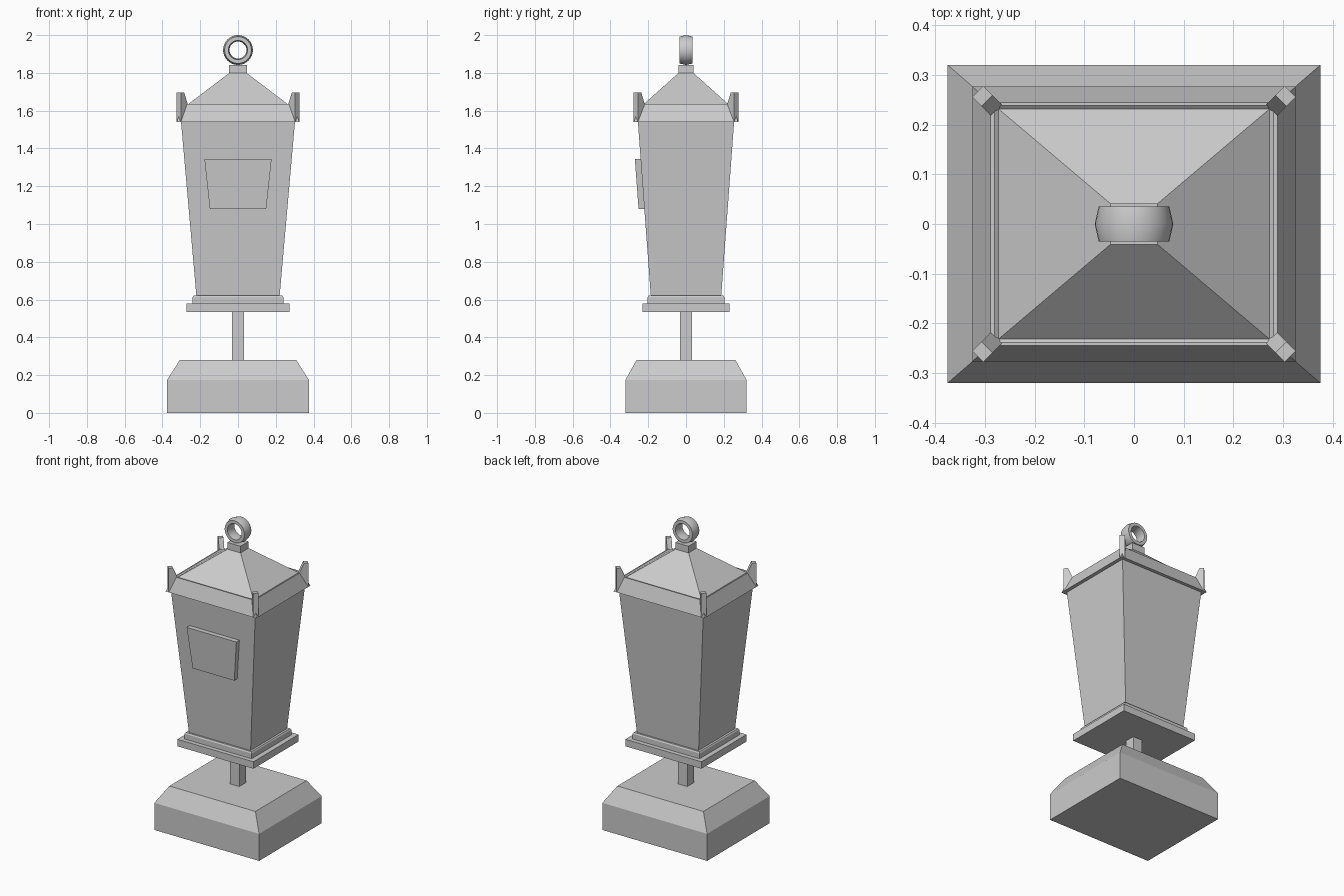
import bpy, bmesh, math
from mathutils import Vector

if "Cube" in bpy.data.objects:
    bpy.data.objects.remove(bpy.data.objects["Cube"])


def make(name, verts, faces):
    mesh = bpy.data.meshes.new(name)
    bm = bmesh.new()
    vs = [bm.verts.new(v) for v in verts]
    for f in faces:
        bm.faces.new([vs[i] for i in f])
    bmesh.ops.recalc_face_normals(bm, faces=bm.faces[:])
    bm.to_mesh(mesh)
    bm.free()
    ob = bpy.data.objects.new(name, mesh)
    bpy.context.collection.objects.link(ob)
    return ob


def stack(name, levels):
    """Closed solid of rectangular sections: (half x, half y, z)."""
    verts, faces = [], []
    for x, y, z in levels:
        verts += [(-x, -y, z), (x, -y, z), (x, y, z), (-x, y, z)]
    for k in range(len(levels) - 1):
        a = 4 * k
        for i in range(4):
            j = (i + 1) % 4
            faces.append((a + i, a + j, a + 4 + j, a + 4 + i))
    n = len(verts)
    faces += [(3, 2, 1, 0), (n - 4, n - 3, n - 2, n - 1)]
    return make(name, verts, faces)


# Base, post and plates
stack("base", [(.375, .32, 0), (.375, .32, .175), (.308, .262, .28)])
stack("post", [(.033, .033, .27), (.033, .033, .545)])
stack("lower_plate", [(.272, .231, .535), (.272, .231, .58)])
stack("upper_plate", [(.24, .203, .58), (.24, .203, .614), (.235, .198, .622)])

# Tapered lamp body
stack("body", [(.22, .186, .615), (.302, .255, 1.545)])

# Roof with sloped eave, thin rim and hipped top
stack("roof", [(.325, .276, 1.54), (.288, .244, 1.634), (.28, .238, 1.634),
               (.272, .231, 1.628), (.045, .039, 1.80)])
stack("finial_block", [(.047, .041, 1.795), (.047, .041, 1.842)])

# Door panel lying on the sloped front face
panel = []
for z, hx, y in ((1.08, .149, -.251), (1.345, .178, -.271)):
    for yy in (y, y + .05):
        panel += [(-hx, yy, z), (hx, yy, z)]
make("front_panel", panel, [(0, 1, 5, 4), (3, 2, 6, 7), (0, 2, 3, 1),
                            (4, 5, 7, 6), (0, 4, 6, 2), (1, 3, 7, 5)])

# Diagonal corner spikes: flat top outside, slope inside
profile = [(0, 1.54), (.056, 1.54), (.056, 1.625), (.026, 1.695), (0, 1.695)]
for sx in (-1, 1):
    for sy in (-1, 1):
        start = Vector((sx * .314, sy * .266, 0))
        inward = Vector((-sx, -sy, 0)).normalized()
        side = Vector((-inward.y, inward.x, 0)) * .0155
        n = len(profile)
        pts = [start + inward * s + side * w + Vector((0, 0, z))
               for w in (-1, 1) for s, z in profile]
        fcs = [tuple(range(n)), tuple(range(2 * n - 1, n - 1, -1))]
        fcs += [(i, (i + 1) % n, n + (i + 1) % n, n + i) for i in range(n)]
        make("corner_spike", pts, fcs)

# Hanging ring: hexagonal section swept around the y axis
section = [(.079, 0), (.071, .035), (.051, .035), (.045, 0), (.051, -.035), (.071, -.035)]
seg, m = 32, len(section)
pts, fcs = [], []
for k in range(seg):
    a = 2 * math.pi * k / seg
    pts += [(r * math.cos(a), y, 1.921 + r * math.sin(a)) for r, y in section]
    for i in range(m):
        j, q = (i + 1) % m, (k + 1) % seg
        fcs.append((k * m + i, k * m + j, q * m + j, q * m + i))
ring = make("top_ring", pts, fcs)
bpy.context.view_layer.objects.active = ring
ring.select_set(True)
bpy.ops.object.shade_smooth_by_angle(angle=math.radians(30))
